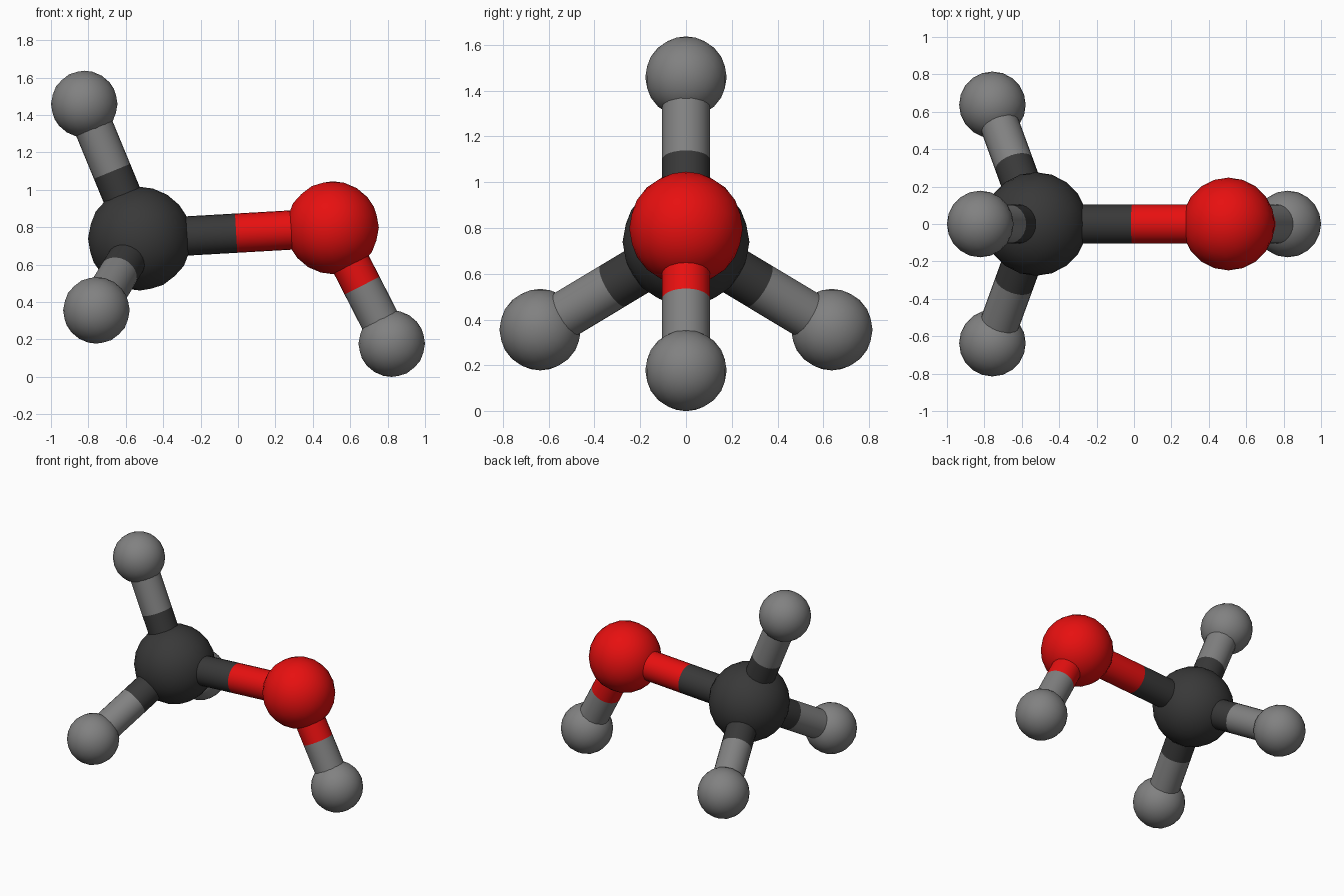
import bpy
from mathutils import Vector

if "Cube" in bpy.data.objects:
    bpy.data.objects.remove(bpy.data.objects["Cube"])


def material(name, rgb):
    m = bpy.data.materials.new(name)
    m.diffuse_color = (*rgb, 1.0)
    m.use_nodes = True
    m.node_tree.nodes["Principled BSDF"].inputs["Base Color"].default_value = m.diffuse_color
    return m


dark = material("dark grey", (0.04, 0.04, 0.04))
red = material("red", (0.80, 0.005, 0.005))
grey = material("mid grey", (0.22, 0.22, 0.22))

BOND_RADIUS = 0.105

# name: (position, radius, material)
atoms = {
    "carbon": (Vector((-0.525, 0, 0.739)), 0.277, dark),
    "oxygen": (Vector((0.505, 0, 0.798)), 0.248, red),
    "hydroxyl_hydrogen": (Vector((0.822, 0, 0.178)), 0.178, grey),
    "upper_hydrogen": (Vector((-0.822, 0, 1.459)), 0.178, grey),
    "front_hydrogen": (Vector((-0.757, -0.637, 0.356)), 0.178, grey),
    "back_hydrogen": (Vector((-0.757, 0.637, 0.356)), 0.178, grey),
}


def finish(name, mat):
    ob = bpy.context.object
    ob.name = name
    ob.data.materials.append(mat)
    bpy.ops.object.shade_smooth()


# half of a bond: open rod from an atom's centre to the bond's midpoint
def half_bond(name, start, end, mat):
    d = end - start
    bpy.ops.mesh.primitive_cylinder_add(
        vertices=24, radius=BOND_RADIUS, depth=d.length, end_fill_type='NOTHING',
        location=(start + end) / 2, rotation=d.to_track_quat('Z', 'Y').to_euler())
    finish(name, mat)


# atoms
for name, (pos, radius, mat) in atoms.items():
    bpy.ops.mesh.primitive_ico_sphere_add(subdivisions=3, radius=radius, location=pos)
    finish(name + "_ball", mat)

# bonds, each half in the colour of its atom
bonds = [("carbon", "oxygen"), ("oxygen", "hydroxyl_hydrogen"),
         ("carbon", "upper_hydrogen"), ("carbon", "front_hydrogen"),
         ("carbon", "back_hydrogen")]
for a, b in bonds:
    pa, pb = atoms[a][0], atoms[b][0]
    mid = (pa + pb) / 2
    half_bond(f"{a}_to_{b}_bond_start", pa, mid, atoms[a][2])
    half_bond(f"{a}_to_{b}_bond_end", pb, mid, atoms[b][2])
